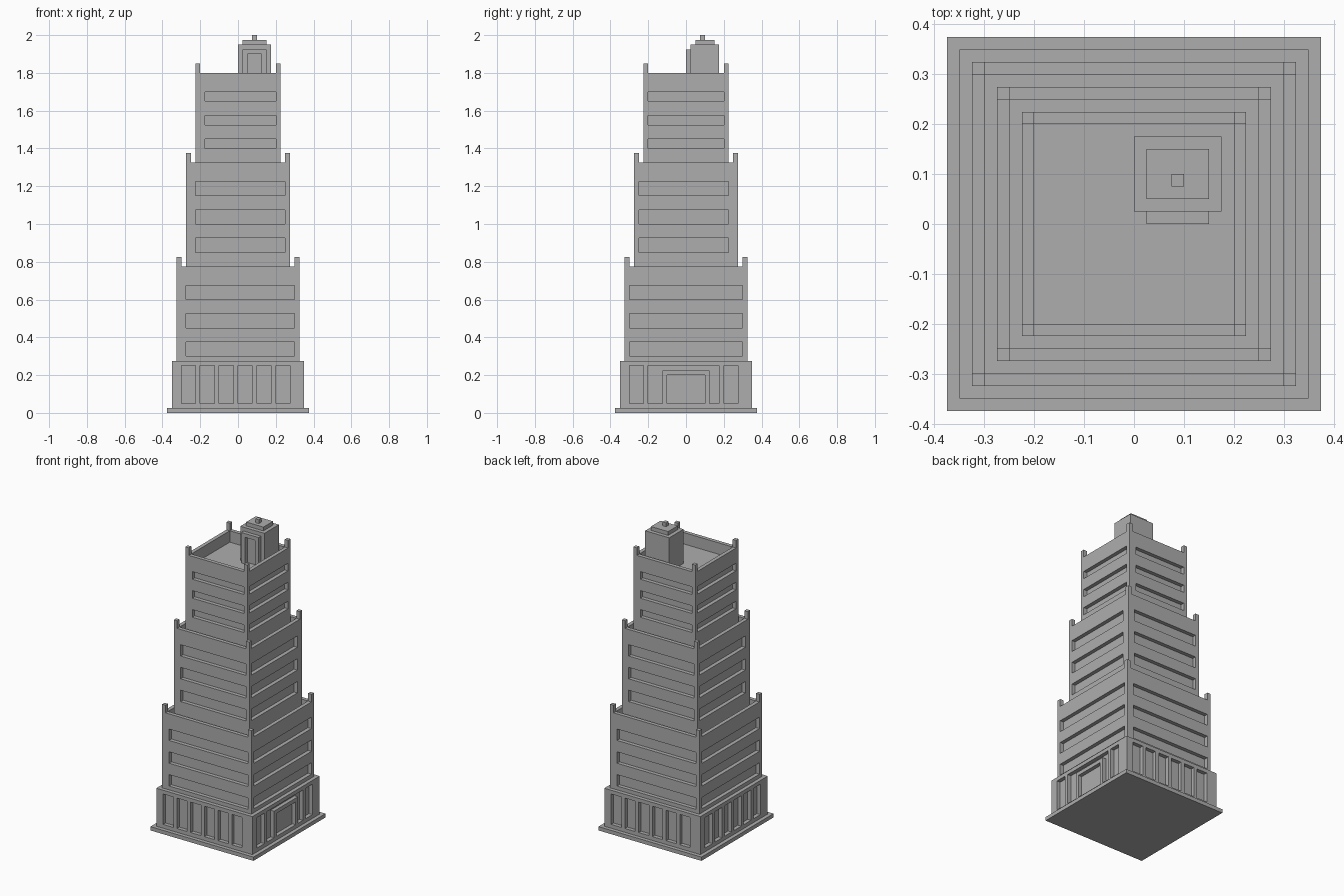
import bpy, bmesh, math
from mathutils import Matrix, Vector

cube = bpy.data.objects.get("Cube")
if cube:
    bpy.data.objects.remove(cube, do_unlink=True)

stone = bpy.data.materials.new("grey stone")
stone.use_nodes = True
COLOUR = (0.42, 0.42, 0.42, 1)
stone.diffuse_color = COLOUR
stone.node_tree.nodes["Principled BSDF"].inputs["Base Color"].default_value = COLOUR
STEP = 0.025


def build(name, boxes):
    """One object from boxes given as (x range, y range, z range, quarter turns)."""
    bm = bmesh.new()
    for xs, ys, zs, turns in boxes:
        ranges = (xs, ys, zs)
        centre = Vector([(a + b) / 2 for a, b in ranges])
        size = [b - a for a, b in ranges]
        turn = Matrix.Rotation(turns * math.pi / 2, 4, "Z")
        bmesh.ops.create_cube(bm, size=1, matrix=turn @ Matrix.Translation(centre)
                              @ Matrix.Diagonal((*size, 1)))
    mesh = bpy.data.meshes.new(name)
    bm.to_mesh(mesh)
    bm.free()
    mesh.materials.append(stone)
    obj = bpy.data.objects.new(name, mesh)
    bpy.context.collection.objects.link(obj)
    return obj


def carve(obj, boxes):
    """Cut boxes out of an object and drop the cutter."""
    cutter = build("cutter", boxes)
    cutter.hide_render = True
    mod = obj.modifiers.new("recesses", "BOOLEAN")
    mod.operation, mod.solver, mod.object = "DIFFERENCE", "EXACT", cutter
    graph = bpy.context.evaluated_depsgraph_get()
    mesh = bpy.data.meshes.new_from_object(obj.evaluated_get(graph))
    obj.modifiers.clear()
    obj.data = mesh
    bpy.data.objects.remove(cutter, do_unlink=True)


def block(half, z0, z1):
    return ((-half, half), (-half, half), (z0, z1), 0)


def recess(half, u, z, turns):
    """Shallow pocket in the front wall, turned to another side."""
    return (u, (-half - 0.05, -half + STEP), z, turns)


# Plinth
build("plinth", [block(0.375, 0, STEP)])

# Ground storey: six windows a side, with the entrance on one side
ground = build("ground_storey", [block(0.35, STEP, 0.275)])
cuts = []
for side in range(4):
    for i in range(6):
        left = -0.3 + 0.1 * i
        if side != 1 or i in (0, 5):
            cuts.append(recess(0.35, (left, left + 0.075), (0.05, 0.25), side))
cuts.append(recess(0.35, (-0.2, 0.175), (0.05, 0.25), 1))
carve(ground, cuts)

# Entrance surround
depth = (-0.35, -0.325)
build("entrance_frame", [
    ((-0.125, -0.1), depth, (0.05, 0.2), 1),
    ((0.1, 0.125), depth, (0.05, 0.2), 1),
    ((-0.125, 0.125), depth, (0.2, 0.225), 1),
])

# Stepped tiers: half width, bottom, wall top, lowest band, band height, band pitch,
# band span on front and back, band span on the two sides
TIERS = {
    "lower": (0.325, 0.275, 0.775, 0.3, 0.075, 0.15, (-0.275, 0.3), (-0.3, 0.3)),
    "middle": (0.275, 0.7, 1.325, 0.85, 0.075, 0.15, (-0.225, 0.25), (-0.25, 0.225)),
    "upper": (0.225, 1.25, 1.8, 1.4, 0.05, 0.125, (-0.175, 0.2), (-0.2, 0.2)),
}
for name, (half, z0, z1, band, tall, pitch, front, flank) in TIERS.items():
    tier = build(name + "_tier", [block(half, z0, z1)])
    # Window bands
    cuts = [recess(half, (front, flank)[side % 2],
                   (band + pitch * i, band + pitch * i + tall), side)
            for side in range(4) for i in range(3)]
    # Sunken roof behind the parapet
    cuts.append(block(half - STEP, z1 - 0.075, z1 + 0.1))
    carve(tier, cuts)
    # Corner posts
    edge = (half - STEP, half)
    build(name + "_corner_posts", [(edge, edge, (z1, z1 + 0.05), k) for k in range(4)])

# Roof hut with stepped cap and tip
ROOF = 1.725
build("roof_hut", [((0, 0.175), (0.025, 0.175), (ROOF, 1.95), 0)])
build("hut_cap", [((0.025, 0.15), (0.05, 0.15), (1.95, 1.975), 0)])
build("hut_tip", [((0.075, 0.1), (0.075, 0.1), (1.975, 2), 0)])
build("hut_door_frame", [
    ((0.025, 0.05), (0, 0.025), (ROOF, 1.9), 0),
    ((0.125, 0.15), (0, 0.025), (ROOF, 1.9), 0),
    ((0.025, 0.15), (0, 0.025), (1.9, 1.925), 0),
])
